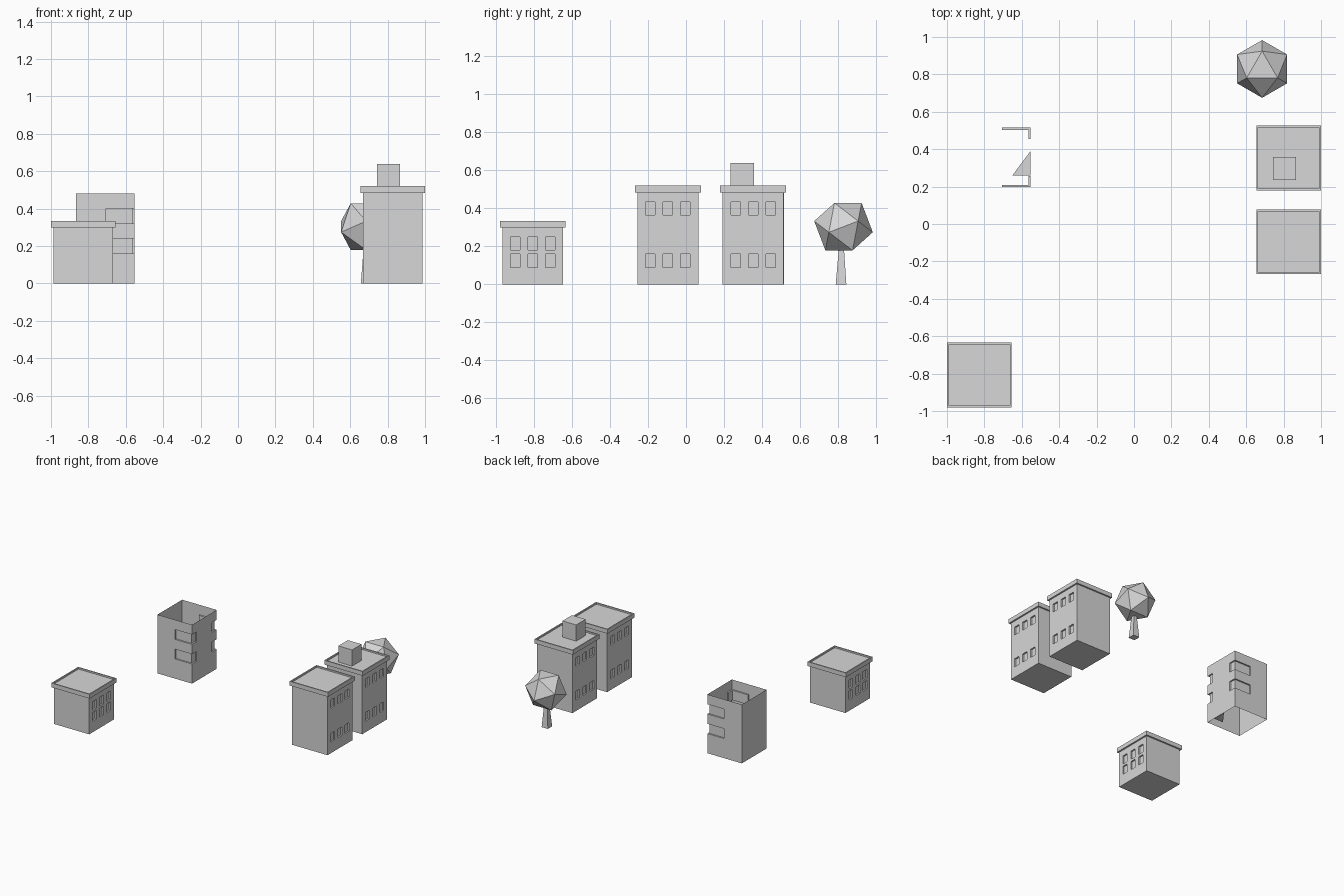
import bpy, bmesh, math
from mathutils import Vector, Matrix

cube = bpy.data.objects.get("Cube")
if cube:
    bpy.data.objects.remove(cube, do_unlink=True)

GREY = (0.68, 0.68, 0.68, 1)
grey = bpy.data.materials.new("light_grey")
grey.use_nodes = True
grey.diffuse_color = GREY
grey.node_tree.nodes["Principled BSDF"].inputs["Base Color"].default_value = GREY


def finish(name, bm, fix_normals=True):
    if fix_normals:
        bmesh.ops.recalc_face_normals(bm, faces=bm.faces[:])
    mesh = bpy.data.meshes.new(name)
    bm.to_mesh(mesh)
    bm.free()
    mesh.materials.append(grey)
    obj = bpy.data.objects.new(name, mesh)
    bpy.context.collection.objects.link(obj)
    return obj


def box(low, high):
    bm = bmesh.new()
    bmesh.ops.create_cube(bm, size=1)
    low, high = Vector(low), Vector(high)
    for v in bm.verts:
        v.co = (low + high) / 2 + v.co * (high - low)
    return bm


def building(name, cx, cy, height, rows):
    # Walls with recessed windows on both x sides
    half, win, depth = 0.16, 0.025, 0.013
    bm = box((cx - half, cy - half, 0), (cx + half, cy + half, height))
    columns = [cy + k * 0.092 for k in (-1, 0, 1)]
    cuts = [((0, s, 0), (0, 1, 0)) for c in columns for s in (c - win, c + win)]
    cuts += [((0, 0, z), (0, 0, 1)) for row in rows for z in row]
    for co, no in cuts:
        bmesh.ops.bisect_plane(bm, geom=bm.verts[:] + bm.edges[:] + bm.faces[:],
                               plane_co=co, plane_no=no)
    bm.normal_update()
    panes = []
    for f in bm.faces:
        c = f.calc_center_median()
        if (abs(f.normal.x) > 0.9 and any(abs(c.y - y) < 0.01 for y in columns)
                and any(a < c.z < b for a, b in rows)):
            panes.append(f)
    for f in bmesh.ops.extrude_discrete_faces(bm, faces=panes)["faces"]:
        side = 1 if f.calc_center_median().x > cx else -1
        for v in f.verts:
            v.co.x -= side * depth
    finish(name + "_walls", bm)

    # Overhanging cornice with a sunken roof
    out = 0.173
    bm = box((cx - out, cy - out, height), (cx + out, cy + out, height + 0.035))
    bm.normal_update()
    top = [f for f in bm.faces if f.normal.z > 0.9]
    bmesh.ops.inset_region(bm, faces=top, thickness=0.014)
    roof = bmesh.ops.extrude_discrete_faces(bm, faces=top)["faces"]
    for v in roof[0].verts:
        v.co.z -= 0.012
    finish(name + "_roof", bm)


low_row, middle_row, high_row = (0.09, 0.16), (0.18, 0.25), (0.366, 0.434)
building("small_house", -0.827, -0.807, 0.3, (low_row, middle_row))
building("front_tower", 0.827, -0.095, 0.485, (low_row, high_row))
building("back_tower", 0.827, 0.353, 0.485, (low_row, high_row))
finish("rooftop_hut", box((0.742, 0.235, 0.505), (0.866, 0.357, 0.64)))


# Open shell with recessed corner windows in two storeys
def shell():
    x0, x1, y0, y1 = -0.865, -0.553, 0.197, 0.515
    xw, turn, d = -0.706, 0.06, 0.012
    mid = (y0 + y1) / 2
    # Half plan from the west wall to the middle of the east wall
    outer = [(x0, mid), (x0, y0), (xw, y0), (xw, y0), (x1, y0),
             (x1, y0 + turn), (x1, y0 + turn), (x1, mid)]
    inner = [(x0, mid), (x0, y0), (xw, y0), (xw, y0 + d), (x1 - d, y0 + d),
             (x1 - d, y0 + turn), (x1, y0 + turn), (x1, mid)]
    bm = bmesh.new()

    def quad(points):
        unique = list(dict.fromkeys(points))
        if len(unique) > 2:
            bm.faces.new([bm.verts.new(p) for p in unique])

    levels = [0, 0.16, 0.24, 0.32, 0.4, 0.48]
    for flip in (False, True):
        def place(p, z):
            return (p[0], 2 * mid - p[1] if flip else p[1], z)
        for i, (a, b) in enumerate(zip(levels, levels[1:])):
            path = inner if i % 2 else outer
            for p, q in zip(path, path[1:]):
                if p != q:
                    quad([place(p, a), place(q, a), place(q, b), place(p, b)])
        # Sills and lintels
        for z in levels[1:-1]:
            for k in range(2, 6):
                quad([place(outer[k], z), place(outer[k + 1], z),
                      place(inner[k + 1], z), place(inner[k], z)])
    bmesh.ops.remove_doubles(bm, verts=bm.verts[:], dist=0.0005)
    finish("open_shell_walls", bm)

    # Floor scrap inside the shell
    bm = bmesh.new()
    bm.faces.new([bm.verts.new(p) for p in
                  ((-0.65, 0.26, 0.01), (x1, 0.26, 0.01), (x1, 0.39, 0.01))])
    finish("shell_floor_scrap", bm, False)


shell()

# Tree crown: icosahedron resting on one face
bm = bmesh.new()
bmesh.ops.create_icosphere(bm, subdivisions=1, radius=0.157)
bm.normal_update()
top = max(bm.faces, key=lambda f: f.normal.z)
turn = top.normal.rotation_difference(Vector((0, 0, 1))).to_matrix()
corner = turn @ top.verts[0].co
spin = Matrix.Rotation(math.pi / 2 - math.atan2(corner.y, corner.x), 3, "Z")
bmesh.ops.transform(bm, matrix=(spin @ turn).to_4x4(), verts=bm.verts[:])
bmesh.ops.translate(bm, vec=(0.685, 0.829, 0.304), verts=bm.verts[:])
finish("tree_crown", bm)

# Tapered trunk
bm = box((0.657, 0.788, 0), (0.713, 0.844, 0.2))
for v in bm.verts:
    if v.co.z > 0.1:
        v.co.x = 0.685 + (v.co.x - 0.685) * 0.45
        v.co.y = 0.818 + (v.co.y - 0.816) * 0.45
finish("tree_trunk", bm)
